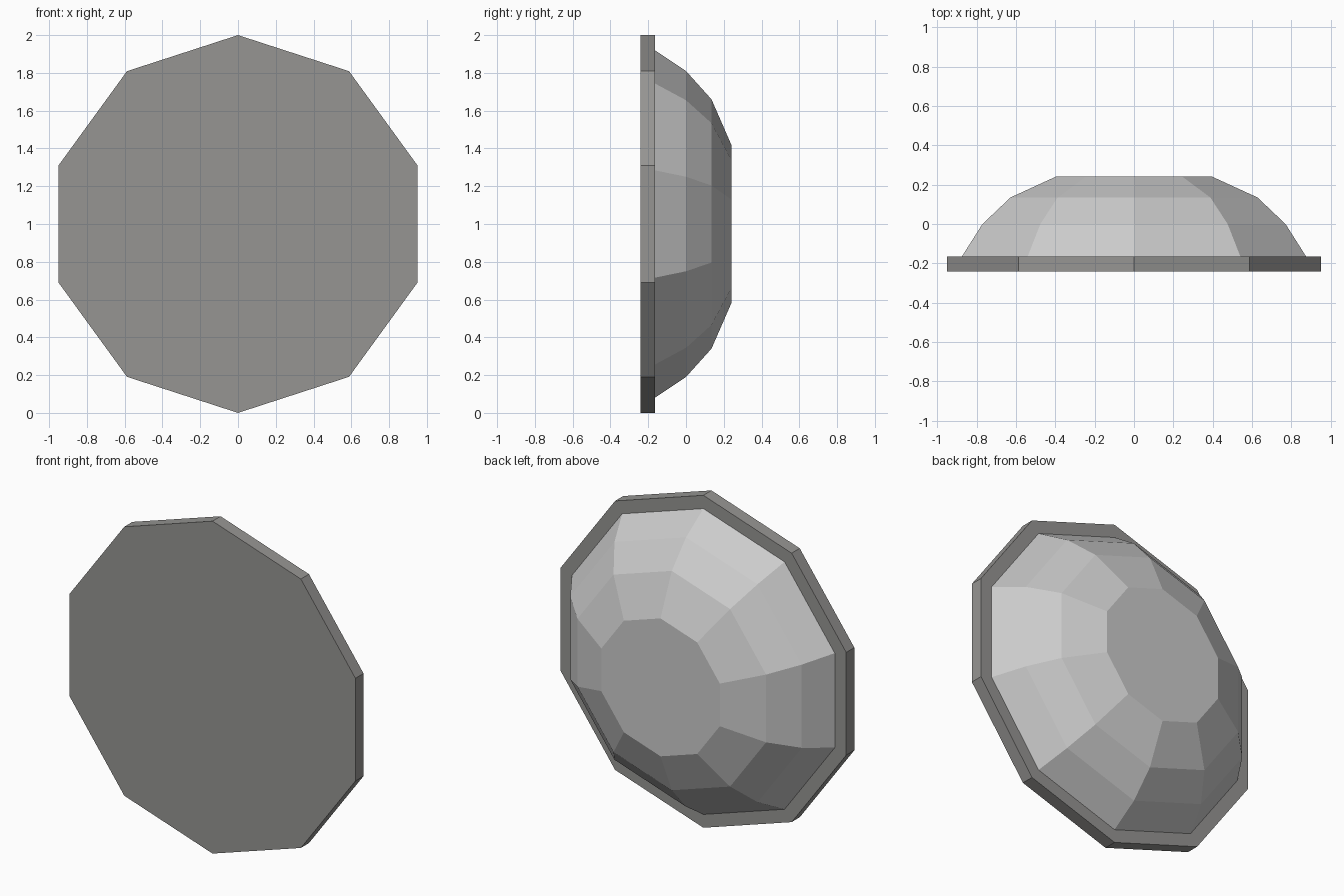
import bpy
from math import sin, cos, tau

if "Cube" in bpy.data.objects:
    bpy.data.objects.remove(bpy.data.objects["Cube"])

SIDES = 10


def lathe(name, profile, cap_front=False, cap_back=False):
    """Turn (radius, y) points into a ten-sided flat-shaded shell around the y axis."""
    verts = [(r * sin(tau * k / SIDES), y, 1 + r * cos(tau * k / SIDES))
             for r, y in profile for k in range(SIDES)]
    faces = []
    for i in range(len(profile) - 1):
        a, b = i * SIDES, (i + 1) * SIDES
        for k in range(SIDES):
            n = (k + 1) % SIDES
            faces.append((a + k, a + n, b + n, b + k))
    if cap_front:
        faces.append(tuple(reversed(range(SIDES))))
    if cap_back:
        faces.append(tuple(range(len(verts) - SIDES, len(verts))))
    mesh = bpy.data.meshes.new(name)
    mesh.from_pydata(verts, [], faces)
    mesh.update()
    obj = bpy.data.objects.new(name, mesh)
    bpy.context.collection.objects.link(obj)
    return obj


# Flat dark front plate with its thin edge and the narrow lip around the dome
plate = lathe("front_plate", [(1.0, -0.242), (1.0, -0.165), (0.92, -0.165)], cap_front=True)
dark = bpy.data.materials.new("dark_grey")
dark.diffuse_color = (0.305, 0.30, 0.29, 1)
dark.use_nodes = True
dark.node_tree.nodes["Principled BSDF"].inputs["Base Color"].default_value = dark.diffuse_color
plate.data.materials.append(dark)

# Faceted dome with a flat back
lathe("back_dome", [(0.92, -0.165), (0.81, 0.0), (0.66, 0.135), (0.415, 0.242)], cap_back=True)
